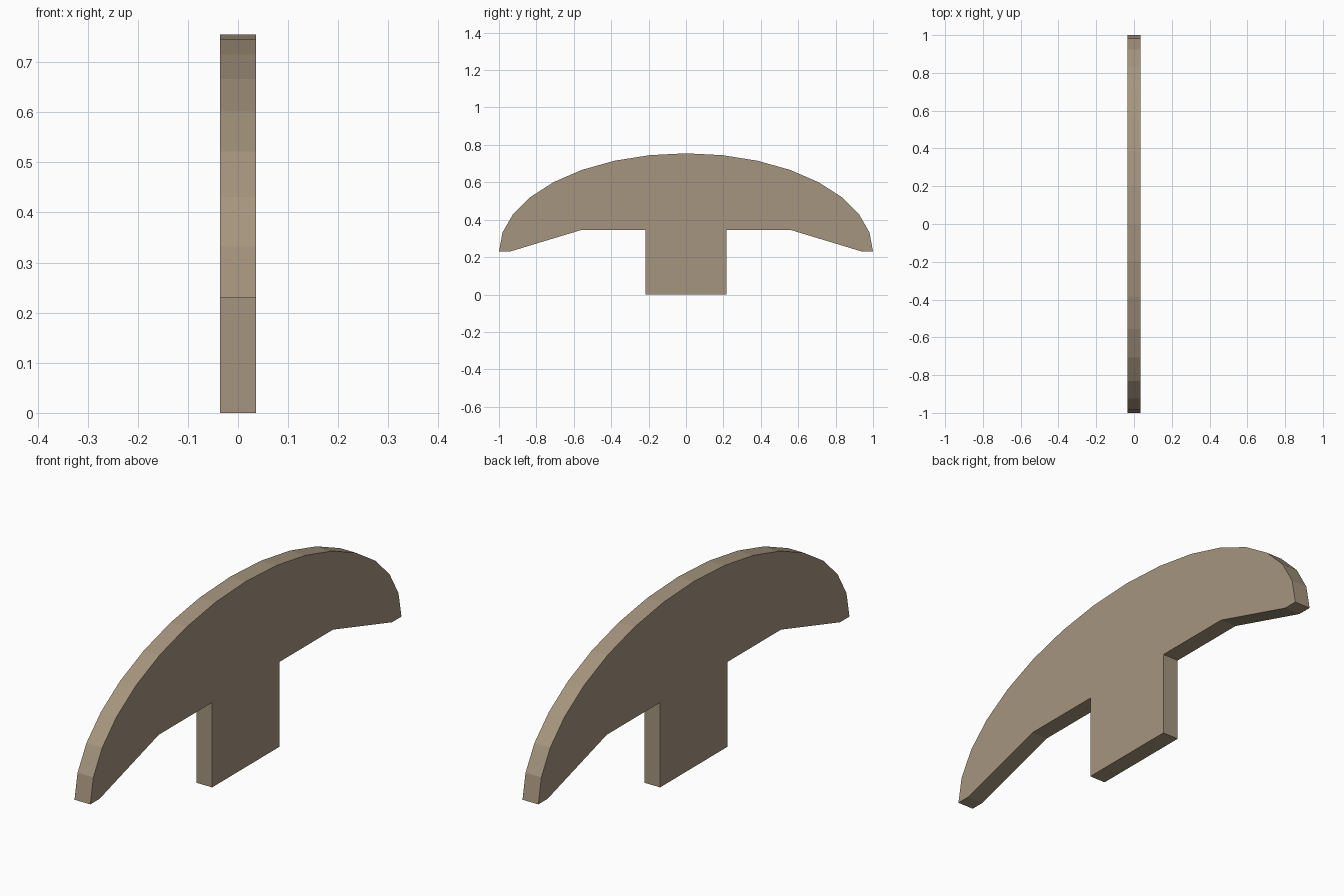
import bpy, bmesh, math

if "Cube" in bpy.data.objects:
    bpy.data.objects.remove(bpy.data.objects["Cube"])

HALF = 0.0355  # half thickness of the board

tan = bpy.data.materials.new("warm_taupe")
tan.diffuse_color = (0.38, 0.30, 0.21, 1)
tan.use_nodes = True
tan.node_tree.nodes["Principled BSDF"].inputs["Base Color"].default_value = tan.diffuse_color


def slab(name, outline):
    """Extrude a (y, z) outline along x, centred on x = 0."""
    bm = bmesh.new()
    face = bm.faces.new([bm.verts.new((-HALF, y, z)) for y, z in outline])
    out = bmesh.ops.extrude_face_region(bm, geom=[face])["geom"]
    moved = [v for v in out if isinstance(v, bmesh.types.BMVert)]
    bmesh.ops.translate(bm, verts=moved, vec=(2 * HALF, 0, 0))
    bmesh.ops.recalc_face_normals(bm, faces=bm.faces)
    mesh = bpy.data.meshes.new(name)
    bm.to_mesh(mesh)
    bm.free()
    mesh.materials.append(tan)
    obj = bpy.data.objects.new(name, mesh)
    bpy.context.collection.objects.link(obj)
    return obj


# Arched head: half ellipse in 16 facets over a notched underside
arc = [(math.cos(math.pi * i / 16), 0.23 + 0.525 * math.sin(math.pi * i / 16))
       for i in range(17)]
underside = [(-0.94, 0.23), (-0.56, 0.345), (0.56, 0.345), (0.94, 0.23)]
slab("arched_head", arc + underside)

# Square stem standing on the ground
slab("stem", [(-0.217, 0), (0.217, 0), (0.217, 0.345), (-0.217, 0.345)])
